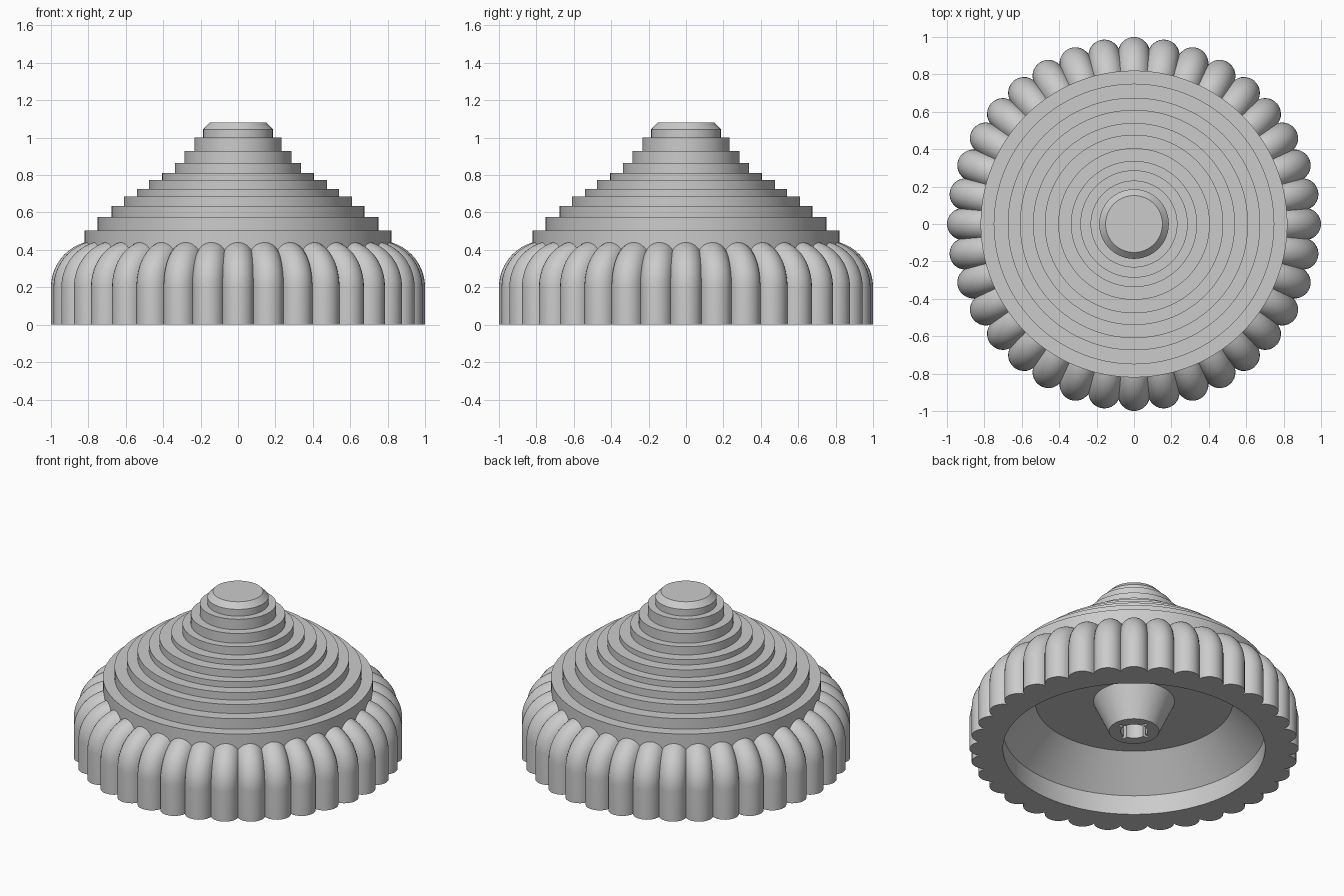
import bpy, bmesh
from math import sin, cos, tan, pi, radians, asin, atan2, sqrt

cube = bpy.data.objects.get("Cube")
if cube:
    bpy.data.objects.remove(cube, do_unlink=True)

GREY = (0.6, 0.6, 0.6, 1.0)
grey = bpy.data.materials.new("plain grey")
grey.use_nodes = True
grey.diffuse_color = GREY
grey.node_tree.nodes["Principled BSDF"].inputs["Base Color"].default_value = GREY


def loft(name, rings, cap_start=False, cap_end=False):
    """Skin a list of rings that share one point count."""
    bm = bmesh.new()
    loops = [[bm.verts.new(p) for p in ring] for ring in rings]
    for a, b in zip(loops, loops[1:]):
        for i in range(len(a)):
            j = (i + 1) % len(a)
            bm.faces.new((a[i], a[j], b[j], b[i]))
    if cap_start:
        bm.faces.new(loops[0][::-1])
    if cap_end:
        bm.faces.new(loops[-1])
    mesh = bpy.data.meshes.new(name)
    bm.to_mesh(mesh)
    bm.free()
    mesh.materials.append(grey)
    obj = bpy.data.objects.new(name, mesh)
    bpy.context.collection.objects.link(obj)
    bpy.ops.object.select_all(action='DESELECT')
    obj.select_set(True)
    bpy.context.view_layer.objects.active = obj
    bpy.ops.object.shade_smooth_by_angle(angle=radians(25))
    return obj


def circle(r, z, n=144):
    return [(r * cos(2 * pi * i / n), r * sin(2 * pi * i / n), z) for i in range(n)]


# Stepped dome: (radius, top height) of each tier, then a chamfered tip
tiers = [(.82, .505), (.75, .575), (.675, .635), (.61, .685), (.54, .725), (.477, .775),
         (.405, .81), (.337, .865), (.287, .93), (.232, 1.0), (.186, 1.045)]
rings, floor = [], .36
for r, top in tiers:
    rings += [circle(r, floor), circle(r, top)]
    floor = top
rings.append(circle(.152, 1.08))
loft("stepped_dome", rings, cap_end=True)

# Grip skirt: round ribs that rise straight and curl in under the dome
RIBS, STEPS, TUBE = 36, 12, .085
BEND_R, BEND_Z, BEND = .75, .2, .165


def rib_ring(angle, z):
    """Scalloped ring where the rib path has turned inward by the angle."""
    nr, nz = cos(angle), sin(angle)
    pr, pz = BEND_R + BEND * nr, z + BEND * nz
    # The tube is cut where it meets its neighbour
    t = tan(pi / RIBS)
    limit = asin(min(1, pr * t / (TUBE * sqrt(1 + (nr * t) ** 2)))) + atan2(nr * t, 1)
    ring = []
    for rib in range(RIBS):
        turn = 2 * pi * rib / RIBS
        for k in range(STEPS):
            phi = limit * (2 * k / STEPS - 1)
            r, side = pr + nr * TUBE * cos(phi), TUBE * sin(phi)
            ring.append((r * cos(turn) - side * sin(turn),
                         r * sin(turn) + side * cos(turn),
                         pz + nz * TUBE * cos(phi)))
    return ring


bends = [rib_ring(radians(76) * i / 14, BEND_Z) for i in range(15)]
foot = rib_ring(0, 0)
inner_rim = []
for x, y, z in foot:
    a = atan2(y, x)
    inner_rim.append((.796 * cos(a), .796 * sin(a), 0))
loft("ribbed_skirt", [inner_rim, foot] + bends)


# Hollow underside with a tapered boss and a round socket with four slots
def socket(z, n=144):
    ring = []
    for i in range(n):
        off = (i + n // 8) % (n // 4) - n // 8
        r = .115 if abs(off) <= 2 else .083
        ring.append((r * cos(2 * pi * i / n), r * sin(2 * pi * i / n), z))
    return ring


profile = [(.152, .123), (.247, .33), (.6, .33), (.796, .13), (.796, 0)]
loft("hollow_underside", [socket(.42), socket(.123)] + [circle(r, z) for r, z in profile],
     cap_start=True)
